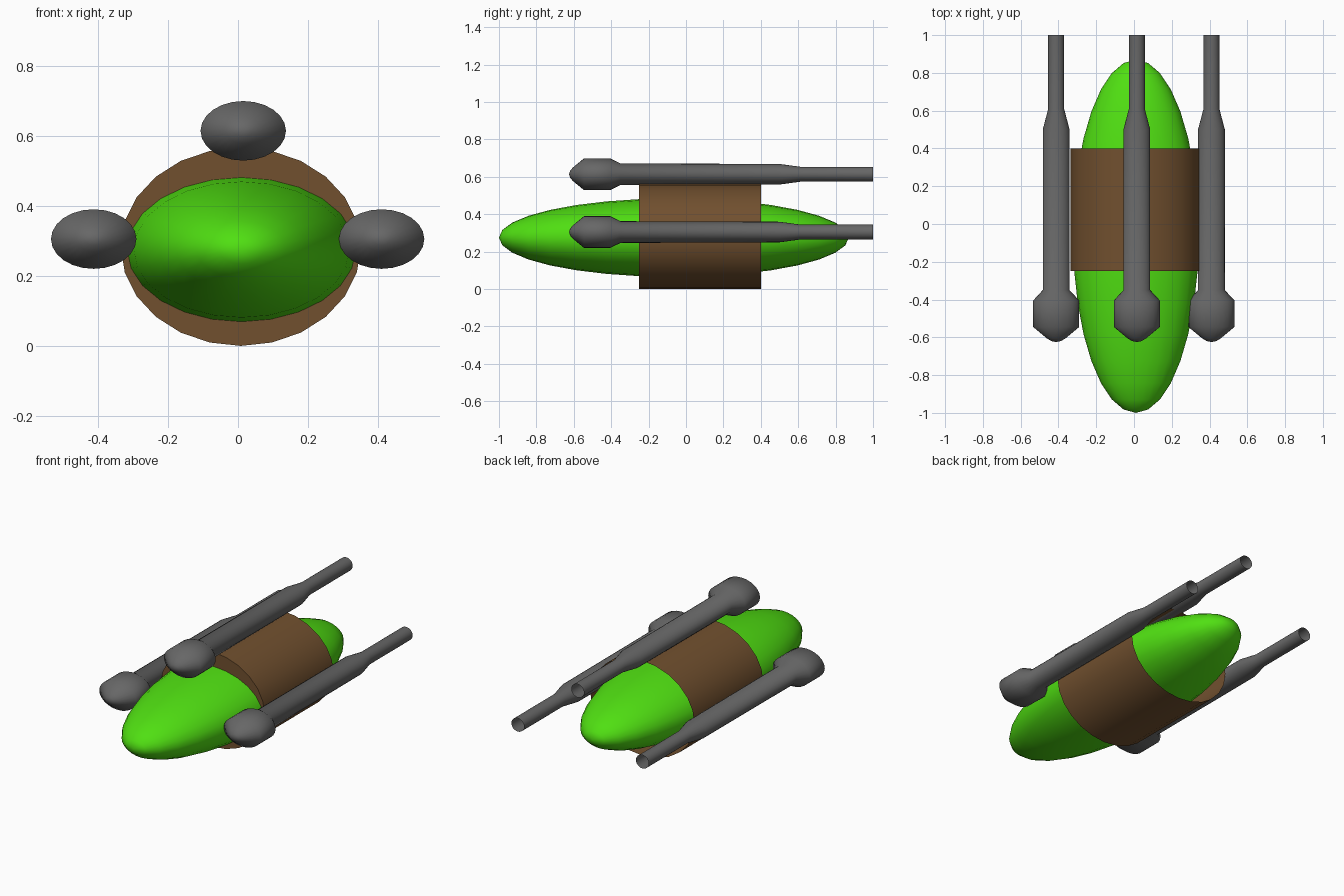
import bpy, bmesh, math

if "Cube" in bpy.data.objects:
    bpy.data.objects.remove(bpy.data.objects["Cube"])


def material(name, rgb):
    m = bpy.data.materials.new(name)
    m.diffuse_color = (*rgb, 1.0)
    m.use_nodes = True
    m.node_tree.nodes["Principled BSDF"].inputs["Base Color"].default_value = m.diffuse_color
    return m


green = material("bright green", (0.08, 0.74, 0.006))
brown = material("brown", (0.165, 0.08, 0.028))
grey = material("dark grey", (0.135, 0.135, 0.135))


def lathe(name, profile, center, mat, sides):
    """Elliptical rings along y from (y, half width, half height), front end closed, back end open.
    A ring of zero size becomes a single point."""
    bm = bmesh.new()
    cx, cz = center
    rings = []
    for y, rx, rz in profile:
        if rx == 0:
            rings.append([bm.verts.new((cx, y, cz))])
        else:
            angles = [2 * math.pi * i / sides for i in range(sides)]
            rings.append([bm.verts.new((cx + rx * math.cos(a), y, cz + rz * math.sin(a)))
                          for a in angles])
    for a, b in zip(rings, rings[1:]):
        for i in range(sides):
            j = (i + 1) % sides
            if len(a) == 1:
                bm.faces.new((a[0], b[j], b[i]))
            elif len(b) == 1:
                bm.faces.new((a[i], a[j], b[0]))
            else:
                bm.faces.new((a[i], a[j], b[j], b[i]))
    if len(rings[0]) > 1:
        bm.faces.new(rings[0])
    bmesh.ops.recalc_face_normals(bm, faces=bm.faces[:])
    mesh = bpy.data.meshes.new(name)
    bm.to_mesh(mesh)
    bm.free()
    mesh.materials.append(mat)
    ob = bpy.data.objects.new(name, mesh)
    bpy.context.collection.objects.link(ob)
    bpy.context.view_layer.objects.active = ob
    bpy.ops.object.select_all(action='DESELECT')
    ob.select_set(True)
    bpy.ops.object.shade_smooth_by_angle(angle=math.radians(50))
    return ob


# Long green ellipsoid body
steps = 16
body = []
for k in range(steps + 1):
    t = math.pi * k / steps
    s = 0 if k in (0, steps) else math.sin(t)
    body.append((-0.065 - 0.935 * math.cos(t), 0.333 * s, 0.21 * s))
lathe("body", body, (0.01, 0.275), green, 24)

# Brown sleeve around the middle, closed in front and open at the back
lathe("sleeve", [(-0.25, 0.343, 0.283), (0.40, 0.343, 0.283)], (0.008, 0.283), brown, 24)

# Three grey rods with bulbous heads: left, right and top
rod = [(-0.625, 0, 0), (-0.62, 0.025, 0.018), (-0.605, 0.05, 0.036),
       (-0.545, 0.122, 0.085), (-0.405, 0.122, 0.085), (-0.35, 0.071, 0.058),
       (0.50, 0.071, 0.055), (0.61, 0.042, 0.04), (1.0, 0.042, 0.04)]
for name, center in (("left_rod", (-0.412, 0.305)),
                     ("right_rod", (0.41, 0.305)),
                     ("top_rod", (0.015, 0.614))):
    lathe(name, rod, center, grey, 24)
